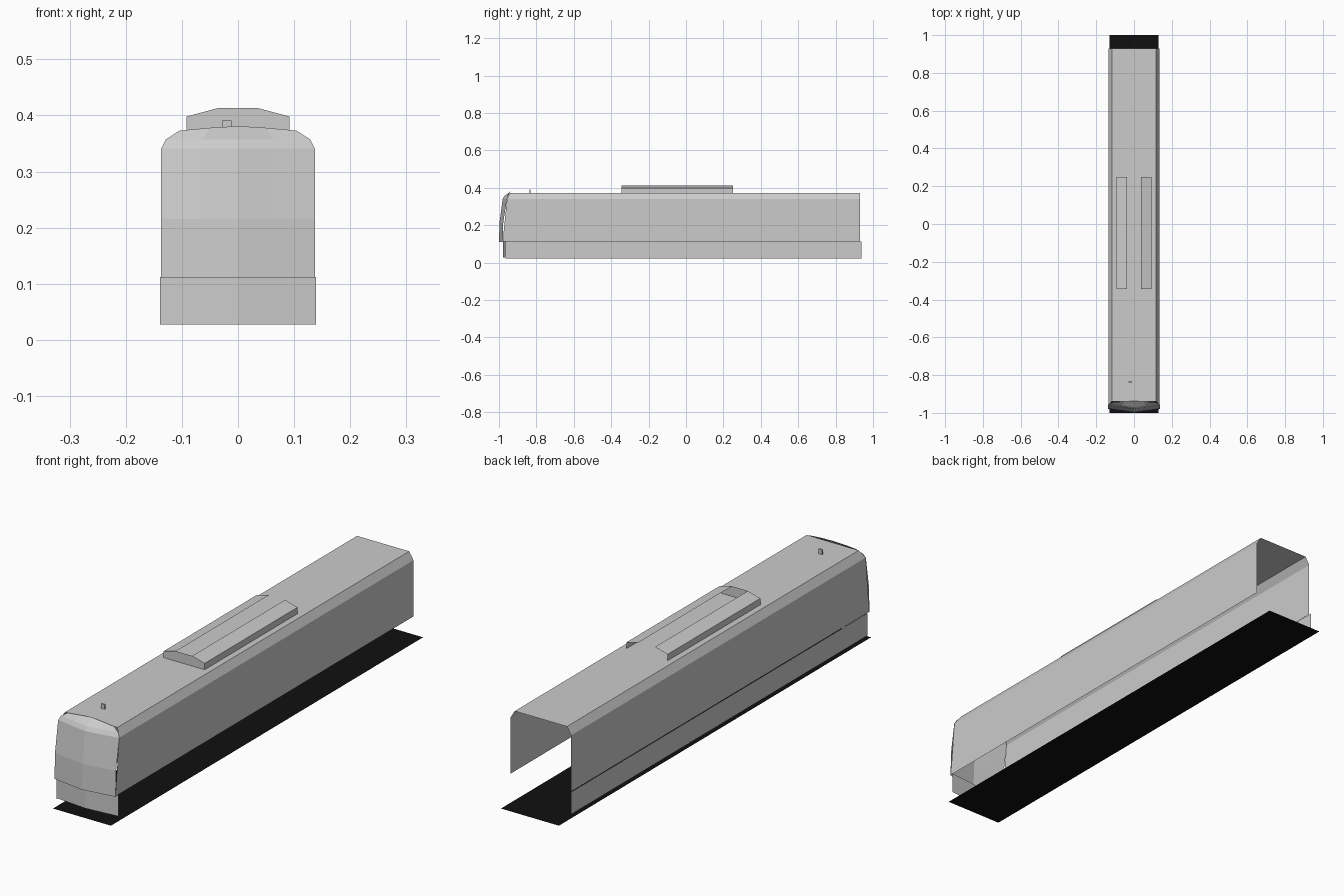
import bpy
import bmesh
from mathutils import Vector

old = bpy.data.objects.get("Cube")
if old:
    bpy.data.objects.remove(old, do_unlink=True)


def material(name, value):
    mat = bpy.data.materials.new(name)
    mat.use_nodes = True
    color = (value, value, value, 1)
    mat.diffuse_color = color
    bsdf = next(n for n in mat.node_tree.nodes if n.type == 'BSDF_PRINCIPLED')
    bsdf.inputs["Base Color"].default_value = color
    return mat


grey = material("light_grey", 0.6)
black = material("black", 0.005)


def loft(name, rows, mat=grey, inside=(0, 0, 0.2)):
    """Skin a sheet across rows of points, with faces turned away from inside."""
    bm = bmesh.new()
    grid = [[bm.verts.new(p) for p in row] for row in rows]
    for a, b in zip(grid, grid[1:]):
        for i in range(len(a) - 1):
            bm.faces.new((a[i], a[i + 1], b[i + 1], b[i]))
    bm.normal_update()
    outward = sum(f.normal.dot(f.calc_center_median() - Vector(inside)) * f.calc_area()
                  for f in bm.faces)
    if outward < 0:
        bmesh.ops.reverse_faces(bm, faces=bm.faces[:])
    mesh = bpy.data.meshes.new(name)
    bm.to_mesh(mesh)
    bm.free()
    mesh.materials.append(mat)
    obj = bpy.data.objects.new(name, mesh)
    bpy.context.collection.objects.link(obj)
    return obj


def mirrored(half):
    """Complete a row from its right edge to the middle by mirroring in x."""
    return half + [(-x, y, z) for x, y, z in reversed(half) if x > 0]


# Body shell: walls, bevelled shoulders and flat roof, open behind and below
front_edge = mirrored([(0.136, -0.98, 0.113), (0.136, -0.957, 0.341), (0.117, -0.94, 0.372)])
back_edge = [(x, 0.93, z) for x, y, z in front_edge]
loft("body_shell", [front_edge, back_edge])


# Nose: shallow wedge leaning back to a domed rim
def wedge(x, z, y_side, y_mid):
    return mirrored([(x, y_side, z), (x / 2, (y_side + y_mid) / 2, z), (0, y_mid, z)])


rim = mirrored([(0.104, -0.942, 0.373), (0.05, -0.94, 0.378), (0, -0.937, 0.381)])
loft("nose", [wedge(0.137, 0.111, -0.98, -1.0),
              wedge(0.137, 0.215, -0.977, -0.997),
              wedge(0.137, 0.341, -0.957, -0.98),
              wedge(0.129, 0.357, -0.95, -0.97),
              rim])

# Skirts: front wedge and one side panel
loft("front_skirt", [wedge(0.139, z, -0.965, -0.978) for z in (0.027, 0.112)])
loft("side_skirt", [[(-0.139, y, z) for y in (-0.965, 0.937)] for z in (0.023, 0.114)])

# Ground-level floor sheet
loft("floor_sheet", [[(x, y, 0) for x in (-0.13, 0.13)] for y in (-1, 1)], black,
     inside=(0, 0, -1))

# Roof fairings: outer wall and sloping top on each side, closed in front
Y0, Y1 = -0.345, 0.25
profile = [(0.092, 0.372), (0.092, 0.398), (0.036, 0.413)]
for side, label in ((1, "left"), (-1, "right")):
    loft(label + "_roof_fairing",
         [[(side * x, y, z) for x, z in profile] for y in (Y0, Y1)])
xs = (-0.092, -0.036, 0.036, 0.092)
tops = (0.398, 0.413, 0.413, 0.398)
loft("fairing_front_plate", [[(x, Y0, 0.372) for x in xs],
                             [(x, Y0, z) for x, z in zip(xs, tops)]])

# Small roof antenna
bpy.ops.mesh.primitive_cube_add(size=1, location=(-0.02, -0.835, 0.381))
antenna = bpy.context.object
antenna.name = "roof_antenna"
antenna.scale = (0.017, 0.006, 0.02)
antenna.data.materials.append(grey)
